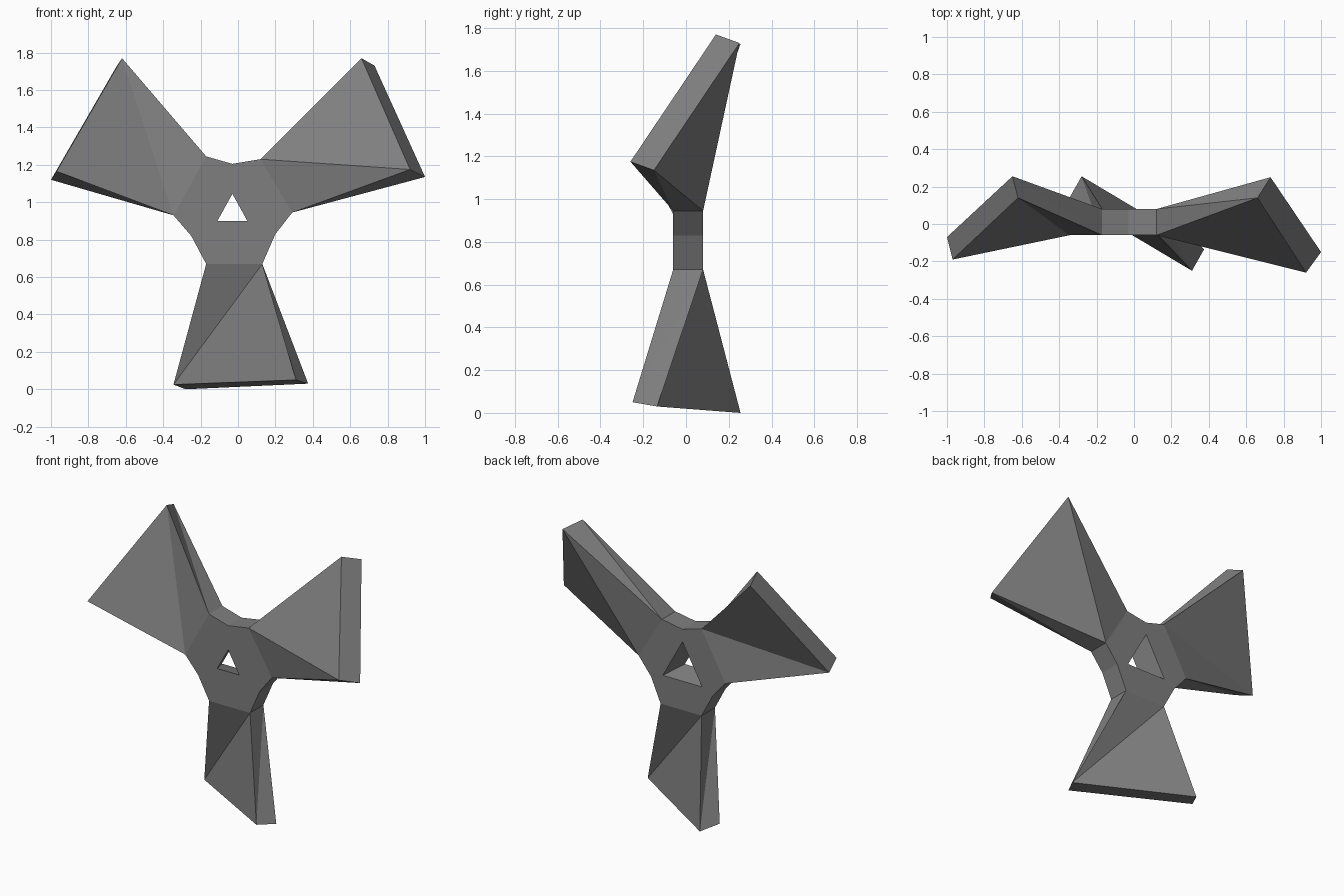
import bpy
import bmesh
from mathutils import Vector

cube = bpy.data.objects.get("Cube")
if cube:
    bpy.data.objects.remove(cube, do_unlink=True)

# Single grey metal
metal = bpy.data.materials.new("grey metal")
metal.use_nodes = True
grey = (0.21, 0.21, 0.21, 1)
metal.diffuse_color = grey
metal.node_tree.nodes["Principled BSDF"].inputs["Base Color"].default_value = grey

FRONT, BACK = -0.06, 0.08
# Hub outline in x, z: three blade roots separated by three notches
OUTLINE = [(-0.17, 0.67), (0.13, 0.67), (0.20, 0.83),
           (0.29, 0.945), (0.12, 1.23), (-0.03, 1.205),
           (-0.17, 1.245), (-0.345, 0.93), (-0.25, 0.82)]
# Triangular bore: lower right, top, lower left
BORE = [(0.05, 0.90), (-0.03, 1.045), (-0.11, 0.90)]
CENTRE = Vector((-0.03, 0.948))


def make_object(name, points, faces):
    bm = bmesh.new()
    verts = [bm.verts.new(p) for p in points]
    for face in faces:
        bm.faces.new([verts[i] for i in face])
    bmesh.ops.recalc_face_normals(bm, faces=bm.faces)
    mesh = bpy.data.meshes.new(name)
    bm.to_mesh(mesh)
    bm.free()
    mesh.materials.append(metal)
    obj = bpy.data.objects.new(name, mesh)
    bpy.context.collection.objects.link(obj)
    return obj


# Hub: flat plate whose bore widens towards the back
def hub_ring(y, bore_scale):
    ring = [(x, y, z) for x, z in OUTLINE]
    for p in BORE:
        q = CENTRE + (Vector(p) - CENTRE) * bore_scale
        ring.append((q.x, y, q.y))
    return ring


n = len(OUTLINE)
side = n + len(BORE)
faces = []
for k in range(3):
    a, b = n + (k + 2) % 3, n + k
    start = 3 * k
    cap = [(start - 1) % n, start, start + 1, start + 2, b, a]
    faces += [cap, [i + side for i in cap]]
    faces.append([a, b, b + side, a + side])
    for i in (start + 1, start + 2):
        j = (i + 1) % n
        faces.append([i, j, j + side, i + side])
# Blade roots close the plate inside the blades
for i in (0, 3, 6):
    faces.append([i, i + 1, i + 1 + side, i + side])
make_object("hub", hub_ring(FRONT, 1) + hub_ring(BACK, 1.8), faces)


# Blades: twisted, flaring from the hub; tip corners run
# leading front, trailing front, trailing back, leading back
def make_blade(name, root, tip):
    (ax, az), (bx, bz) = OUTLINE[root], OUTLINE[root + 1]
    base = [(ax, FRONT, az), (bx, FRONT, bz), (bx, BACK, bz), (ax, BACK, az)]
    skin = [(4, 5, 6, 7)]
    for i in range(4):
        j = (i + 1) % 4
        skin += [(i, j, i + 4), (j, j + 4, i + 4)]
    make_object(name, base + tip, skin)


make_blade("lower_blade", 0, [(-0.345, 0.14, 0.025), (0.31, -0.25, 0.05),
                              (0.375, -0.135, 0.03), (-0.28, 0.255, 0.0)])
make_blade("upper_left_blade", 3, [(0.92, -0.26, 1.175), (0.66, 0.14, 1.77),
                                   (0.73, 0.25, 1.73), (1.0, -0.15, 1.135)])
make_blade("upper_right_blade", 6, [(-0.62, 0.14, 1.77), (-0.97, -0.19, 1.165),
                                    (-1.0, -0.07, 1.12), (-0.65, 0.255, 1.725)])
